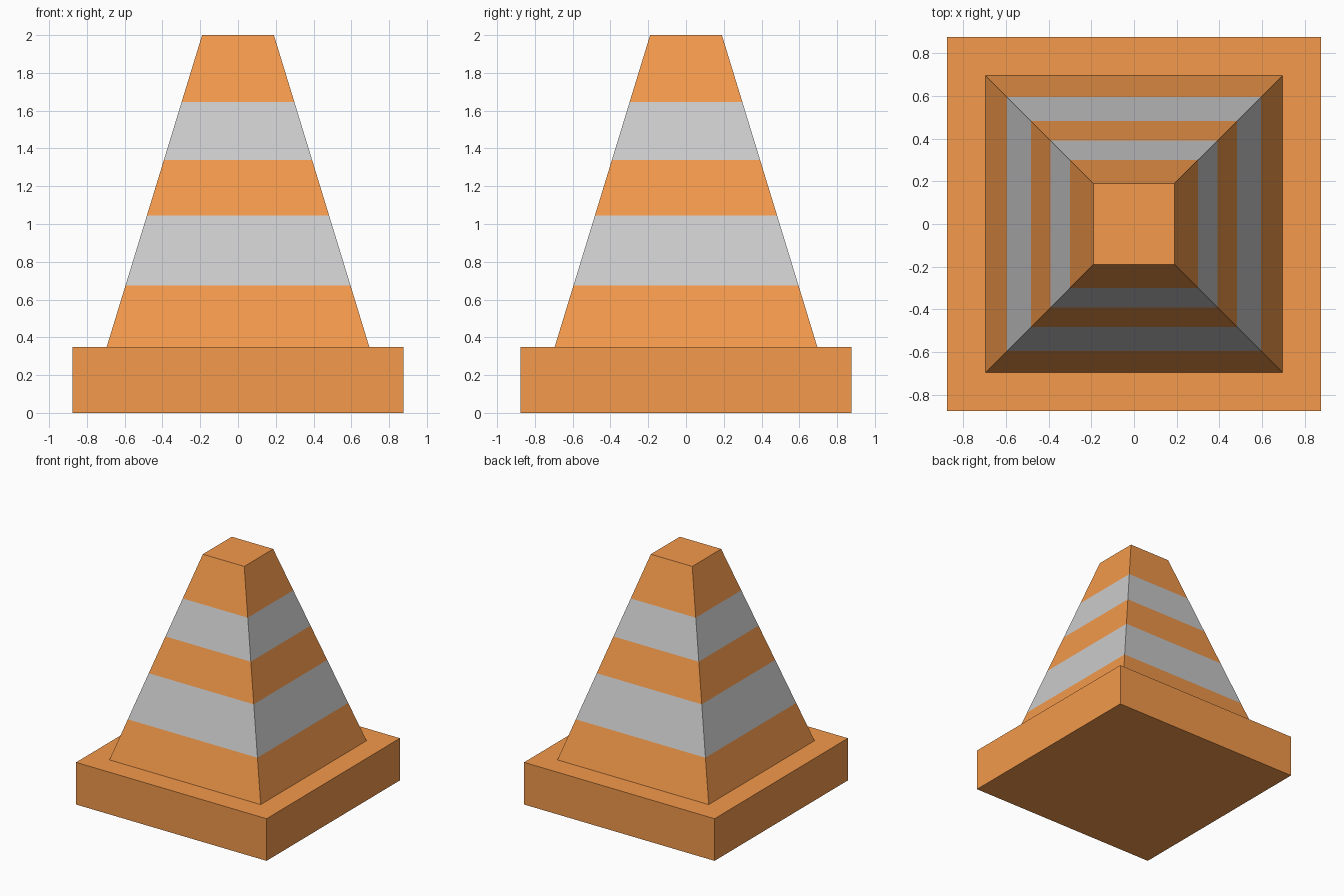
import bpy, bmesh

if "Cube" in bpy.data.objects:
    bpy.data.objects.remove(bpy.data.objects["Cube"])


def material(name, rgb):
    mat = bpy.data.materials.new(name)
    mat.diffuse_color = (*rgb, 1)
    mat.use_nodes = True
    mat.node_tree.nodes["Principled BSDF"].inputs["Base Color"].default_value = mat.diffuse_color
    return mat


def square_loft(name, levels, mats, bands):
    """Stack square rings (half width, z) and colour each band between them."""
    bm = bmesh.new()
    rings = [[bm.verts.new((sx * h, sy * h, z))
              for sx, sy in ((-1, -1), (1, -1), (1, 1), (-1, 1))]
             for h, z in levels]
    for low, high, slot in zip(rings, rings[1:], bands):
        for i in range(4):
            j = (i + 1) % 4
            bm.faces.new((low[i], low[j], high[j], high[i])).material_index = slot
    bm.faces.new(rings[0][::-1])
    bm.faces.new(rings[-1])
    mesh = bpy.data.meshes.new(name)
    bm.to_mesh(mesh)
    bm.free()
    for mat in mats:
        mesh.materials.append(mat)
    obj = bpy.data.objects.new(name, mesh)
    bpy.context.collection.objects.link(obj)
    return obj


orange = material("orange", (0.9, 0.32, 0.07))
grey = material("reflective_grey", (0.8, 0.8, 0.8))

# Square foot
BASE_TOP = 0.35
square_loft("base", [(0.875, 0), (0.875, BASE_TOP)], [orange], [0])

# Tapered body with alternating flush stripes
BOTTOM_HALF, TOP_HALF, TOP = 0.695, 0.19, 2.0
taper = (BOTTOM_HALF - TOP_HALF) / (TOP - BASE_TOP)
heights = [BASE_TOP, 0.675, 1.045, 1.34, 1.645, TOP]
levels = [(BOTTOM_HALF - taper * (z - BASE_TOP), z) for z in heights]
square_loft("cone_body", levels, [orange, grey], [0, 1, 0, 1, 0])
